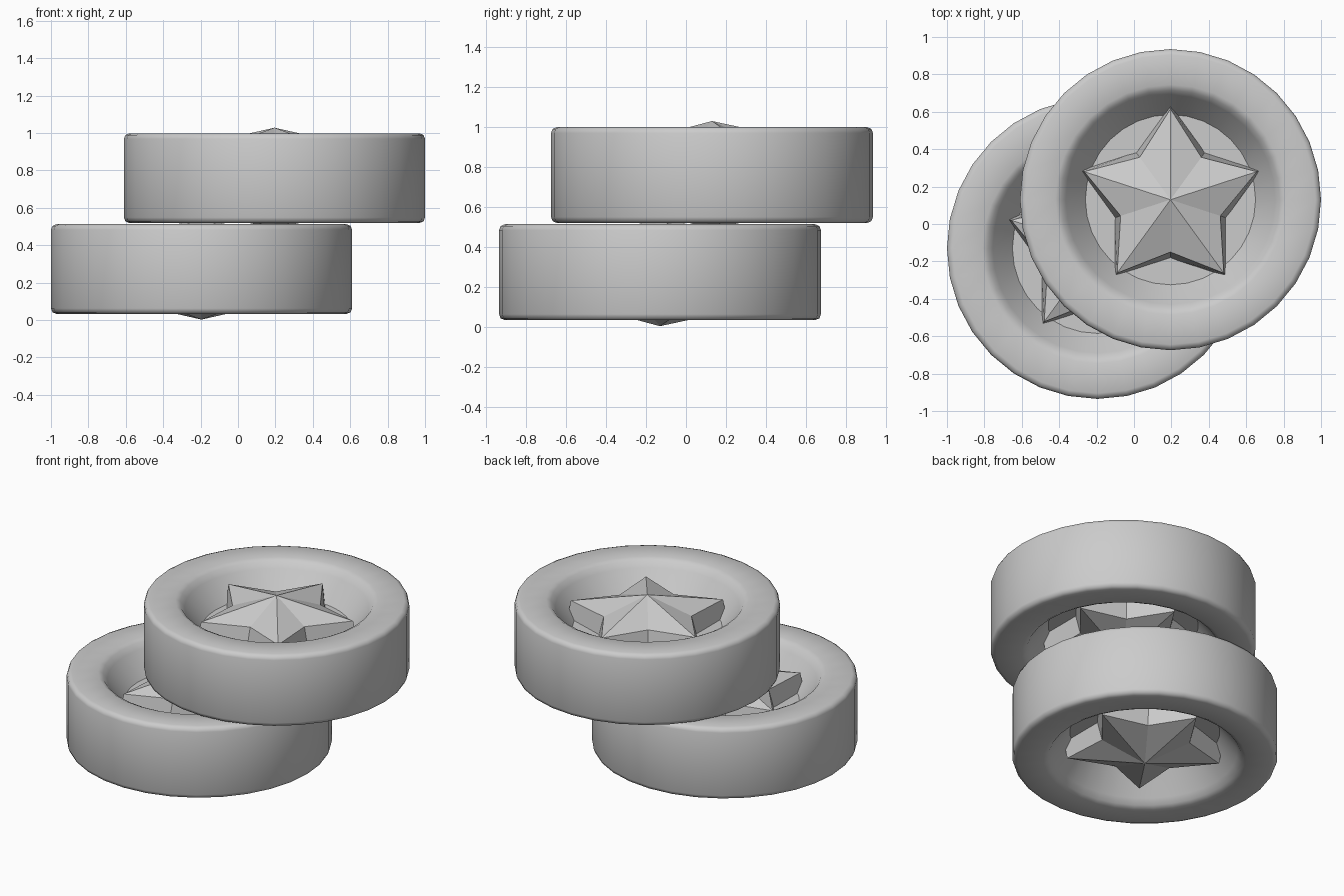
import bpy, bmesh
from math import sin, cos, pi, radians

if "Cube" in bpy.data.objects:
    bpy.data.objects.remove(bpy.data.objects["Cube"])

SIDES = 32


def mesh_object(name, bm, loc, smooth):
    bmesh.ops.recalc_face_normals(bm, faces=bm.faces)
    me = bpy.data.meshes.new(name)
    bm.to_mesh(me)
    bm.free()
    ob = bpy.data.objects.new(name, me)
    ob.location = loc
    bpy.context.collection.objects.link(ob)
    if smooth:
        bpy.ops.object.select_all(action='DESELECT')
        ob.select_set(True)
        bpy.context.view_layer.objects.active = ob
        bpy.ops.object.shade_smooth_by_angle(angle=radians(50))
    return ob


def dished_disc(name, loc):
    # Half profile (radius, height): floor, sloped dish wall, rim, bevelled edge
    half = [(0.455, 0.05), (0.56, 0.19), (0.585, 0.225), (0.615, 0.24),
            (0.775, 0.24), (0.797, 0.231), (0.805, 0.21)]
    profile = half + [(r, -z) for r, z in reversed(half)]
    bm = bmesh.new()
    rings = [[bm.verts.new((r * cos(2 * pi * i / SIDES), r * sin(2 * pi * i / SIDES), z))
              for i in range(SIDES)] for r, z in profile]
    for a, b in zip(rings, rings[1:]):
        for i in range(SIDES):
            j = (i + 1) % SIDES
            bm.faces.new((a[i], a[j], b[j], b[i]))
    bm.faces.new(rings[0])
    bm.faces.new(rings[-1])
    return mesh_object(name, bm, loc, True)


def faceted_star(name, loc, side):
    # Raised star: outer base, inner top outline, central peak
    bm = bmesh.new()

    def outline(tip, notch, z):
        pts = []
        for i in range(10):
            r, a = (notch if i % 2 else tip), pi / 2 + i * pi / 5
            pts.append(bm.verts.new((r * cos(a), r * sin(a), z * side)))
        return pts

    base = outline(0.51, 0.315, 0.03)
    top = outline(0.485, 0.28, 0.165)
    peak = bm.verts.new((0, 0, 0.27 * side))
    for i in range(10):
        j = (i + 1) % 10
        bm.faces.new((base[i], base[j], top[j], top[i]))
        bm.faces.new((top[i], top[j], peak))
    bm.faces.new(base)
    return mesh_object(name, bm, loc, False)


# Two offset pieces, each with a star on both faces
for label, loc in (("lower", (-0.195, -0.13, 0.272)), ("upper", (0.195, 0.13, 0.758))):
    dished_disc(label + "_disc", loc)
    faceted_star(label + "_star_top", loc, 1)
    faceted_star(label + "_star_bottom", loc, -1)
